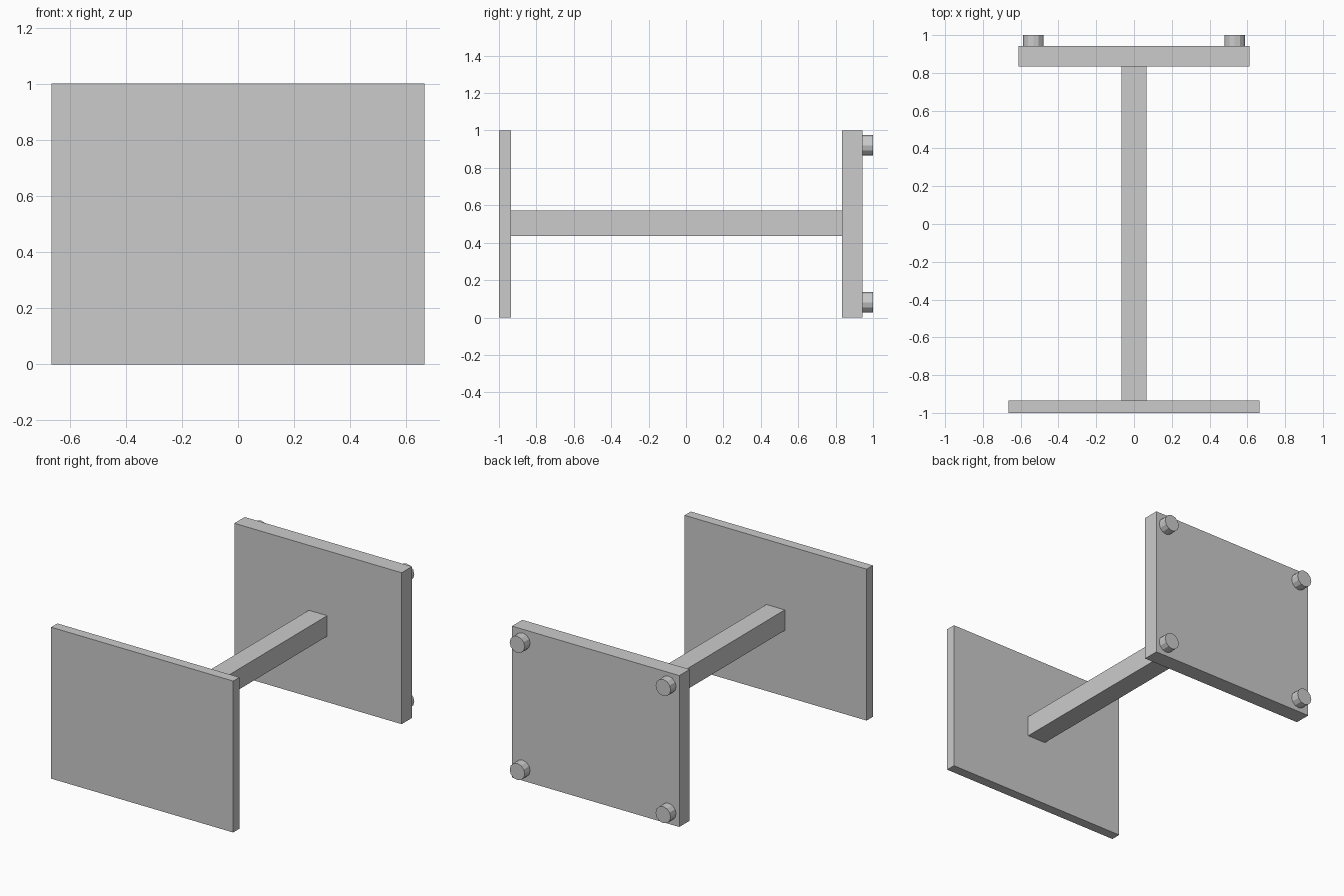
import bpy
from math import radians

if "Cube" in bpy.data.objects:
    bpy.data.objects.remove(bpy.data.objects["Cube"])


def box(name, x, y, z):
    """Box from (min, max) ranges on each axis."""
    ranges = (x, y, z)
    bpy.ops.mesh.primitive_cube_add(size=1, location=[(a + b) / 2 for a, b in ranges])
    ob = bpy.context.object
    ob.name = name
    ob.scale = [b - a for a, b in ranges]
    bpy.ops.object.transform_apply(location=False, rotation=False, scale=True)
    return ob


def peg(name, x, z, y0, y1, radius):
    """Twelve-sided flat-shaded disc along y."""
    bpy.ops.mesh.primitive_cylinder_add(
        vertices=12, radius=radius, depth=y1 - y0,
        location=(x, (y0 + y1) / 2, z), rotation=(radians(90), 0, 0))
    bpy.context.object.name = name


FRONT_IN, BACK_IN, BACK_OUT = -0.935, 0.835, 0.943

# Thin wide front plate
box("front_plate", (-0.665, 0.665), (-1, FRONT_IN), (0, 1))
# Square beam joining the plates
box("connecting_beam", (-0.067, 0.067), (FRONT_IN, BACK_IN), (0.435, 0.571))
# Thicker, narrower back plate
box("back_plate", (-0.611, 0.611), (BACK_IN, BACK_OUT), (0, 1))

# Corner pegs on the back plate
for side, x in (("left", -0.533), ("right", 0.533)):
    for level, z in (("lower", 0.081), ("upper", 0.921)):
        peg(f"{level}_{side}_peg", x, z, BACK_OUT, 1.0, 0.055)
